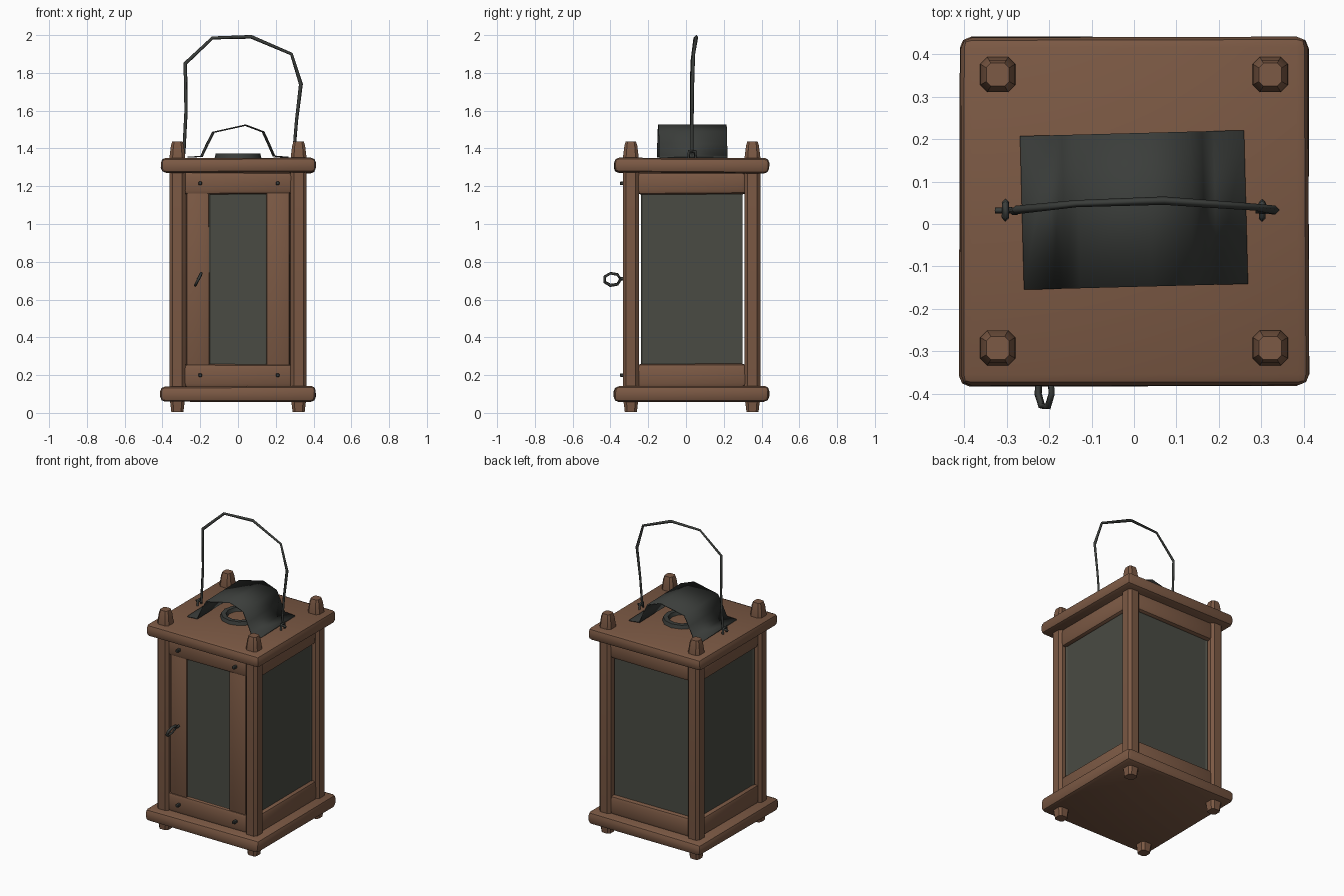
import bpy, bmesh, math, random
from mathutils import Vector, Matrix

if "Cube" in bpy.data.objects:
    bpy.data.objects.remove(bpy.data.objects["Cube"])

random.seed(4)
CY = 0.03  # body centre in y (the door ring sticks out in front)


def material(name, rgb):
    m = bpy.data.materials.new(name)
    m.diffuse_color = (*rgb, 1)
    m.use_nodes = True
    m.node_tree.nodes["Principled BSDF"].inputs["Base Color"].default_value = m.diffuse_color
    return m


WOOD = material("brown wood", (0.2, 0.1, 0.058))
GLASS = material("smoky glass", (0.068, 0.07, 0.056))
IRON = material("dark iron", (0.043, 0.047, 0.043))


def finish(name, bm, mat, smooth=True):
    me = bpy.data.meshes.new(name)
    bmesh.ops.recalc_face_normals(bm, faces=bm.faces)
    bm.to_mesh(me)
    bm.free()
    ob = bpy.data.objects.new(name, me)
    bpy.context.collection.objects.link(ob)
    me.materials.append(mat)
    if smooth:
        bpy.ops.object.select_all(action='DESELECT')
        ob.select_set(True)
        bpy.context.view_layer.objects.active = ob
        bpy.ops.object.shade_smooth_by_angle(angle=math.radians(40))
    return ob


def block(name, lo, hi, mat, bevel=0.0, wobble=0.0, turn=0.0, segments=2):
    """Softened box between two corners, turned about the body axis."""
    bm = bmesh.new()
    bmesh.ops.create_cube(bm, size=1)
    lo, hi = Vector(lo), Vector(hi)
    for v in bm.verts:
        v.co = Vector([lo[i] + (hi[i] - lo[i]) * (v.co[i] + 0.5) for i in range(3)])
        v.co += Vector([random.uniform(-wobble, wobble) for _ in range(3)])
    if bevel:
        bmesh.ops.bevel(bm, geom=bm.edges[:], offset=bevel, segments=segments,
                        profile=0.5, affect='EDGES')
    bm.transform(Matrix.Translation((0, CY, 0)) @ Matrix.Rotation(turn, 4, 'Z'))
    return finish(name, bm, mat)


def wire(name, points, radius, closed=False):
    """Bent iron wire with a square section."""
    cu = bpy.data.curves.new(name, 'CURVE')
    cu.dimensions = '3D'
    cu.bevel_depth = radius
    cu.bevel_resolution = 0
    cu.use_fill_caps = True
    sp = cu.splines.new('POLY')
    sp.points.add(len(points) - 1)
    for p, co in zip(sp.points, points):
        p.co = (*co, 1)
        p.radius = random.uniform(0.85, 1.1)
    sp.use_cyclic_u = closed
    ob = bpy.data.objects.new(name, cu)
    bpy.context.collection.objects.link(ob)
    cu.materials.append(IRON)
    bpy.ops.object.select_all(action='DESELECT')
    ob.select_set(True)
    bpy.context.view_layer.objects.active = ob
    bpy.ops.object.convert(target='MESH')


def glass_pane(name, half_width, out, turn):
    """Pane with a raised thin rim around a sunken face."""
    bm = bmesh.new()
    quad = [(-half_width, -out, 0.25), (half_width, -out, 0.25),
            (half_width, -out, 1.165), (-half_width, -out, 1.165)]
    f = bm.faces.new([bm.verts.new(p) for p in quad])
    back = bmesh.ops.extrude_face_region(bm, geom=[f])
    bmesh.ops.translate(bm, vec=(0, 0.02, 0),
                        verts=[g for g in back['geom'] if isinstance(g, bmesh.types.BMVert)])
    bmesh.ops.recalc_face_normals(bm, faces=bm.faces)
    front = [x for x in bm.faces if x.normal.y < -0.9]
    bmesh.ops.inset_region(bm, faces=front, thickness=0.014, depth=-0.006)
    bm.transform(Matrix.Translation((0, CY, 0)) @ Matrix.Rotation(turn, 4, 'Z'))
    finish(name, bm, GLASS, smooth=False)


# Base and roof boards
block("base_board", (-0.41, -0.41, 0.06), (0.41, 0.41, 0.14), WOOD, 0.026, 0.004)
block("roof_board", (-0.41, -0.41, 1.27), (0.41, 0.41, 1.352), WOOD, 0.026, 0.004)

# Corner posts with tapered feet and pegs
for sx in (-1, 1):
    for sy in (-1, 1):
        tag = ("left" if sx < 0 else "right") + ("_front" if sy < 0 else "_back")
        bm = bmesh.new()
        ring_prev = None
        first = None
        for z, h in ((0.005, 0.032), (0.04, 0.036), (0.08, 0.042), (1.33, 0.042),
                     (1.36, 0.041), (1.415, 0.034), (1.438, 0.027)):
            c = h * 0.6
            outline = [(h, -c), (h, c), (c, h), (-c, h), (-h, c), (-h, -c), (-c, -h), (c, -h)]
            ring = [bm.verts.new((sx * 0.321 + x, CY + sy * 0.322 + y, z)) for x, y in outline]
            if ring_prev:
                for i in range(8):
                    j = (i + 1) % 8
                    bm.faces.new((ring_prev[i], ring_prev[j], ring[j], ring[i]))
            else:
                first = ring
            ring_prev = ring
        bm.faces.new(first[::-1])
        bm.faces.new(ring_prev)
        finish(tag + "_post", bm, WOOD)

# Rails and panes on all four sides
for k, side in enumerate(("front", "right", "back", "left")):
    a = k * math.pi / 2
    block(side + "_lower_rail", (-0.29, -0.352, 0.135), (0.29, -0.285, 0.26), WOOD, 0.022, 0.003, a)
    block(side + "_upper_rail", (-0.29, -0.352, 1.158), (0.29, -0.285, 1.275), WOOD, 0.022, 0.003, a)
    if side == "front":
        # Door stiles flank a narrow pane
        block("door_left_stile", (-0.272, -0.343, 0.25), (-0.152, -0.29, 1.17), WOOD, 0.01, 0.002)
        block("door_right_stile", (0.152, -0.343, 0.25), (0.275, -0.29, 1.17), WOOD, 0.01, 0.002)
        block("door_backing", (-0.29, -0.31, 0.2), (0.29, -0.295, 1.2), WOOD)
        glass_pane("front_pane", 0.154, 0.336, a)
    else:
        block(side + "_frame_backing", (-0.29, -0.31, 0.2), (0.29, -0.295, 1.2), WOOD)
        glass_pane(side + "_pane", 0.268, 0.33, a)

# Small nails in the door rails
for x in (-0.2, 0.21):
    for z in (0.2, 1.215):
        block("nail", (x - 0.009, -0.38, z - 0.009), (x + 0.009, -0.33, z + 0.009), IRON, 0.003, segments=1)

# Door pull: shank and bent ring
wire("pull_shank", [(-0.21, -0.28, 0.71), (-0.21, -0.35, 0.71)], 0.01)
loop = []
for i in range(7):
    t = i * math.tau / 7
    dz = 0.033 * math.sin(t)
    loop.append((-0.21 + 0.5 * dz, -0.39 + 0.044 * math.cos(t), 0.707 + dz))
wire("pull_ring", loop, 0.009, closed=True)

# Vent collar under the hood
bm = bmesh.new()
section = [(0.125, 1.345), (0.118, 1.372), (0.09, 1.372), (0.08, 1.345)]
rings = [[bm.verts.new((r * math.cos(i * math.tau / 12), CY + r * math.sin(i * math.tau / 12), z))
          for i in range(12)] for r, z in section]
for r1, r2 in zip(rings, rings[1:] + rings[:1]):
    for i in range(12):
        j = (i + 1) % 12
        bm.faces.new((r1[i], r1[j], r2[j], r2[i]))
finish("vent_collar", bm, IRON)

# Bent sheet hood
profile = [(-0.264, 1.357), (-0.195, 1.36), (-0.165, 1.425), (-0.132, 1.488), (0.04, 1.526),
           (0.135, 1.49), (0.165, 1.425), (0.192, 1.362), (0.264, 1.356)]
bm = bmesh.new()
edges = [[bm.verts.new((x, y, z)) for x, z in profile] for y in (-0.181, 0.181)]
for i in range(len(profile) - 1):
    bm.faces.new((edges[0][i], edges[0][i + 1], edges[1][i + 1], edges[1][i]))
bm.transform(Matrix.Translation((0, CY + 0.003, 0)) @ Matrix.Rotation(math.radians(1.5), 4, 'Z'))
hood = finish("hood", bm, IRON)
thick = hood.modifiers.new("thickness", 'SOLIDIFY')
thick.thickness = 0.006
thick.offset = -1 if hood.data.polygons[0].normal.z > 0 else 1

# Carrying handle and its staples
wire("handle", [(-0.287, 0.03, 1.37), (-0.275, 0.03, 1.6), (-0.279, 0.033, 1.85),
                (-0.135, 0.048, 1.985), (0.07, 0.055, 1.991), (0.283, 0.04, 1.9),
                (0.333, 0.033, 1.74), (0.31, 0.032, 1.55), (0.295, 0.032, 1.37)], 0.0095)
for x in (-0.303, 0.302):
    wire("handle_staple", [(x, 0.012, 1.34), (x, 0.016, 1.385), (x, 0.048, 1.385),
                           (x, 0.052, 1.34)], 0.008)
    wire("handle_hook", [(x * 0.95, 0.032, 1.375), (x * 1.08, 0.032, 1.37)], 0.008)
